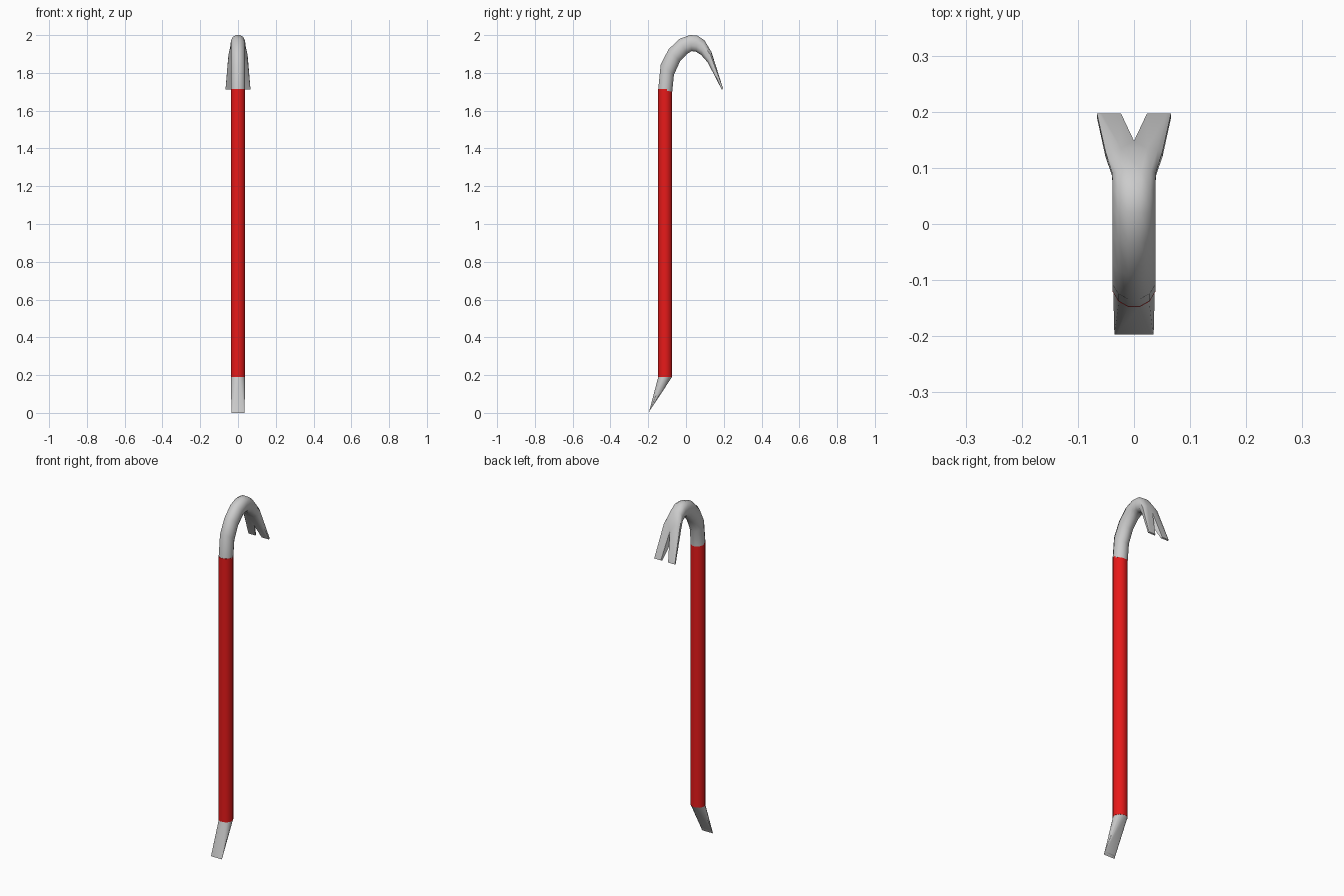
import bpy, bmesh, math

if "Cube" in bpy.data.objects:
    bpy.data.objects.remove(bpy.data.objects["Cube"])

SIDES = 12


def section(outer, inner, w, e):
    """Ring between two (y, z) points; w = half width, e = 1 round .. 0 square."""
    cy, cz = (outer[0] + inner[0]) / 2, (outer[1] + inner[1]) / 2
    dy, dz = (outer[0] - inner[0]) / 2, (outer[1] - inner[1]) / 2
    ring = []
    for i in range(SIDES):
        a = 2 * math.pi * (i + 0.5) / SIDES
        k = math.cos(math.pi / SIDES)
        c, s = math.cos(a) / k, math.sin(a) / k
        c = math.copysign(abs(c) ** e, c)
        s = math.copysign(abs(s) ** e, s)
        ring.append((w * c, cy + dy * s, cz + dz * s))
    return ring


def loft(name, sections):
    bm = bmesh.new()
    rings = [[bm.verts.new(p) for p in section(*s)] for s in sections]
    for a, b in zip(rings, rings[1:]):
        for i in range(SIDES):
            j = (i + 1) % SIDES
            bm.faces.new((a[i], a[j], b[j], b[i]))
    bm.faces.new(rings[0])
    bm.faces.new(rings[-1])
    bmesh.ops.recalc_face_normals(bm, faces=bm.faces)
    me = bpy.data.meshes.new(name)
    bm.to_mesh(me)
    bm.free()
    ob = bpy.data.objects.new(name, me)
    bpy.context.collection.objects.link(ob)
    return ob


def smooth(ob):
    bpy.ops.object.select_all(action='DESELECT')
    ob.select_set(True)
    bpy.context.view_layer.objects.active = ob
    bpy.ops.object.shade_smooth_by_angle(angle=math.radians(40))


# Painted shaft
shaft = loft("shaft", [((-0.148, 0.19), (-0.073, 0.19), 0.038, 1),
                       ((-0.148, 1.715), (-0.073, 1.715), 0.038, 1)])
red = bpy.data.materials.new("red_paint")
red.diffuse_color = (0.8, 0.01, 0.01, 1)
red.use_nodes = True
red.node_tree.nodes["Principled BSDF"].inputs["Base Color"].default_value = red.diffuse_color
shaft.data.materials.append(red)

# Chisel end
chisel = loft("chisel_end", [((-0.147, 0.19), (-0.074, 0.19), 0.037, 1),
                             ((-0.197, 0.0), (-0.189, 0.016), 0.035, 0.1)])

# Hook that flattens into a flared claw
hook = loft("hook_claw", [
    ((-0.147, 1.715), (-0.073, 1.70), 0.038, 1),
    ((-0.134, 1.845), (-0.064, 1.79), 0.038, 1),
    ((-0.092, 1.925), (-0.032, 1.86), 0.038, 1),
    ((-0.035, 1.98), (0.005, 1.90), 0.038, 0.95),
    ((0.02, 2.0), (0.03, 1.915), 0.038, 0.9),
    ((0.06, 1.998), (0.053, 1.912), 0.038, 0.85),
    ((0.097, 1.973), (0.08, 1.895), 0.039, 0.8),
    ((0.135, 1.91), (0.115, 1.855), 0.051, 0.6),
    ((0.197, 1.715), (0.189, 1.712), 0.066, 0.1)])

# V notch splitting the claw
bm = bmesh.new()
tri = [bm.verts.new(p) for p in ((0, 0.148, 1.6), (0.034, 0.22, 1.6), (-0.034, 0.22, 1.6))]
face = bm.faces.new(tri)
ext = bmesh.ops.extrude_face_region(bm, geom=[face])["geom"]
bmesh.ops.translate(bm, vec=(0, 0, 0.5),
                    verts=[v for v in ext if isinstance(v, bmesh.types.BMVert)])
bmesh.ops.recalc_face_normals(bm, faces=bm.faces)
me = bpy.data.meshes.new("notch_cutter")
bm.to_mesh(me)
bm.free()
cutter = bpy.data.objects.new("notch_cutter", me)
bpy.context.collection.objects.link(cutter)
cutter.hide_render = True

mod = hook.modifiers.new("notch", 'BOOLEAN')
mod.operation = 'DIFFERENCE'
mod.object = cutter
bpy.context.view_layer.objects.active = hook
hook.select_set(True)
bpy.ops.object.modifier_apply(modifier=mod.name)
bpy.data.objects.remove(cutter)

for part in (shaft, chisel, hook):
    smooth(part)
